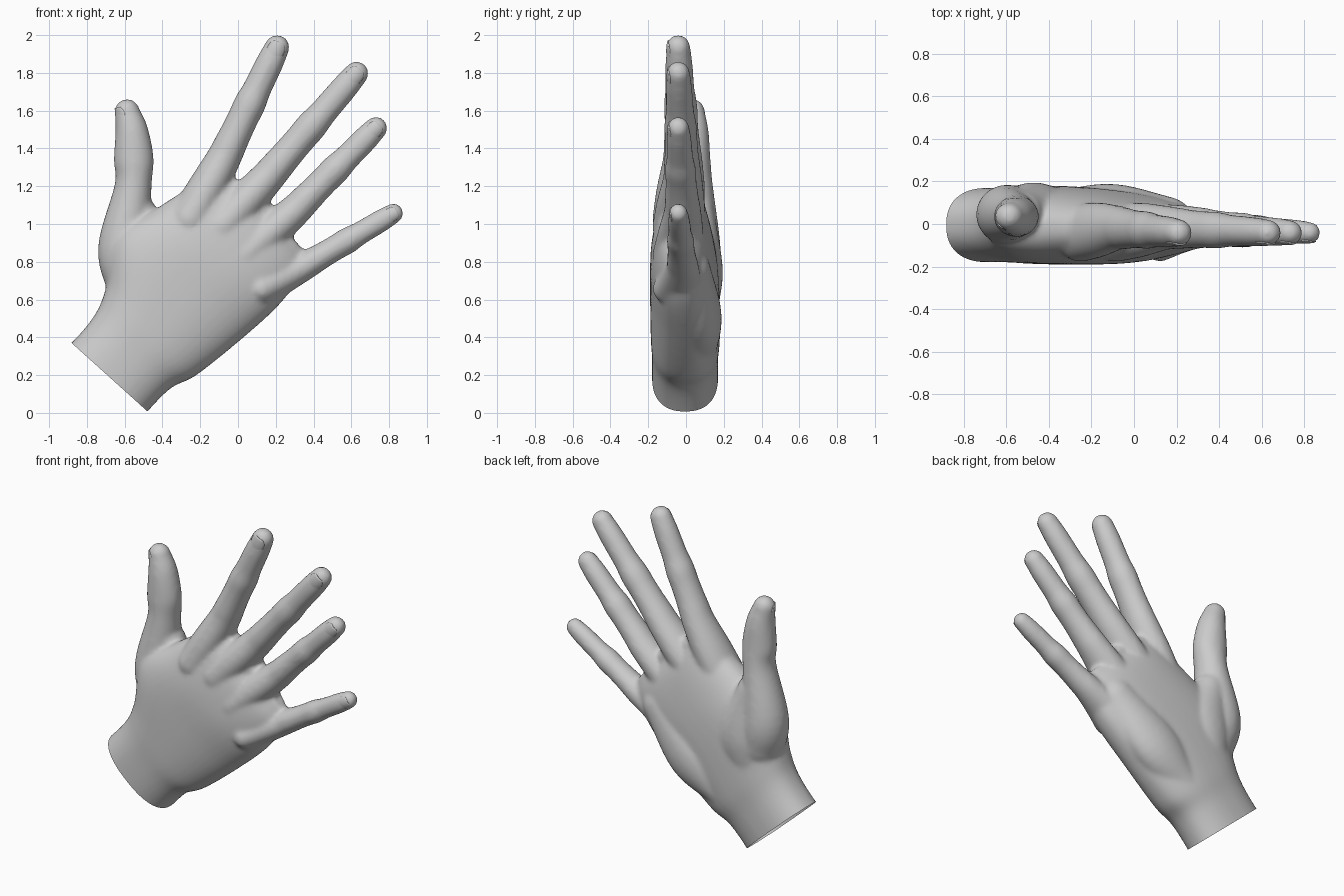
import bpy, bmesh, math
from mathutils import Vector

if "Cube" in bpy.data.objects:
    bpy.data.objects.remove(bpy.data.objects["Cube"])

skin = bpy.data.materials.new("plain_grey")
skin.diffuse_color = (0.6, 0.6, 0.6, 1)
skin.use_nodes = True
skin.node_tree.nodes["Principled BSDF"].inputs["Base Color"].default_value = skin.diffuse_color


def resample(points, steps=6):
    """Catmull-Rom interpolation through tuples of numbers."""
    pts = [Vector(p) for p in points]
    out = []
    for i in range(len(pts) - 1):
        b, c = pts[i], pts[i + 1]
        a = pts[i - 1] if i else b * 2 - c
        d = pts[i + 2] if i + 2 < len(pts) else c * 2 - b
        for k in range(steps):
            t = k / steps
            out.append(0.5 * (2 * b + (c - a) * t + (2 * a - 5 * b + 4 * c - d) * t * t
                              + (3 * b - a - 3 * c + d) * t ** 3))
    out.append(pts[-1])
    return out


def loft(bm, sections, power=2.0, sides=32):
    """Skin (left x, left z, right x, right z, y low, y high) sections."""
    part = bmesh.new()
    rings = []
    for lx, lz, rx, rz, lo, hi in sections:
        ring = []
        for k in range(sides):
            a = 2 * math.pi * k / sides
            c, s = math.cos(a), math.sin(a)
            u = math.copysign(abs(c) ** (2 / power), c) * 0.5 + 0.5
            v = math.copysign(abs(s) ** (2 / power), s) * 0.5 + 0.5
            ring.append(part.verts.new((lx + (rx - lx) * u, lo + (hi - lo) * v, lz + (rz - lz) * u)))
        rings.append(ring)
    for r0, r1 in zip(rings, rings[1:]):
        for k in range(sides):
            n = (k + 1) % sides
            part.faces.new((r0[k], r0[n], r1[n], r1[k]))
    part.faces.new(rings[0])
    part.faces.new(rings[-1])
    bmesh.ops.recalc_face_normals(part, faces=part.faces)
    tmp = bpy.data.meshes.new("part")
    part.to_mesh(tmp)
    part.free()
    bm.from_mesh(tmp)
    bpy.data.meshes.remove(tmp)


def dome(end, before):
    """Shrinking sections that round off one end of a limb."""
    d = Vector((end - before)[:3]).normalized()
    out = []
    for k in range(1, 8):
        a = math.radians(12 * k)
        p = Vector(end[:3]) + d * end[3] * math.sin(a)
        out.append(Vector((*p, end[3] * math.cos(a), end[4] * math.cos(a))))
    return out


def tube(bm, points):
    """Round-ended limb through (x, y, z, half width, half depth)."""
    pts = resample(points)
    for p in pts:
        p[3] += 0.003
        p[4] += 0.003
    pts = dome(pts[0], pts[1])[::-1] + pts + dome(pts[-1], pts[-2])
    secs = []
    for i, p in enumerate(pts):
        t = pts[min(i + 1, len(pts) - 1)] - pts[max(i - 1, 0)]
        t = Vector((t[0], t[2])).normalized()
        sx, sz = t.y * p[3], -t.x * p[3]
        secs.append((p[0] - sx, p[2] - sz, p[0] + sx, p[2] + sz, p[1] - p[4], p[1] + p[4]))
    loft(bm, secs)


def finger(knuckle, root, tip, r_root, r_tip):
    """Tapering finger path with swellings at its two joints."""
    k, a, b = Vector(knuckle), Vector(root), Vector(tip)
    m = k.lerp(a, 0.5)
    path = [(k.x, -0.04, k.y, r_root * 1.25, 0.135), (m.x, -0.028, m.y, r_root * 1.14, r_root * 1.3 + 0.01)]
    for i in range(9):
        t = i / 8
        p = a.lerp(b, t)
        bump = math.exp(-((t - 0.5) / 0.12) ** 2) + 0.8 * math.exp(-((t - 0.82) / 0.09) ** 2)
        r = r_root + (r_tip - r_root) * t + 0.008 * bump - 0.003 * math.sin(math.pi * t)
        path.append((p.x, -0.018 - 0.022 * t, p.y, r, r * (1.15 - 0.2 * t)))
    return path


# Fingers: knuckle, root and tip in the hand's plane, then radii
fingers = {
    "index": finger((-0.25, 1.03), (-0.08, 1.34), (0.207, 1.935), .089, .063),
    "middle": finger((-0.08, 0.99), (0.15, 1.24), (0.627, 1.797), .088, .061),
    "ring": finger((0.04, 0.84), (0.30, 1.07), (0.730, 1.507), .083, .058),
    "little": finger((0.13, 0.66), (0.34, 0.77), (0.823, 1.056), .073, .050),
}
thumb = [(-0.55, .03, 0.70, .15, .14), (-0.598, .045, 0.88, .14, .135), (-0.555, .04, 1.20, .095, .10),
         (-0.552, .035, 1.34, .103, .092), (-0.562, .035, 1.49, .085, .082), (-0.587, .035, 1.595, .064, .062)]
bm = bmesh.new()
for path in fingers.values():
    tube(bm, path)
tube(bm, thumb)

# Webs between neighbouring fingers
paths = list(fingers.values())
for p, q in zip(paths, paths[1:]):
    mid = [(Vector(p[i]) + Vector(q[i])) / 2 for i in (0, 1)]
    end = mid[0].lerp(mid[1], 1.3)
    tube(bm, [(*mid[0][:3], .07, .10), (end[0], -0.015, end[2], .045, .07)])

# Wrist and palm: left edge, right edge, back and palm depth
palm = [(-1.00, 0.25, -0.59, -0.12, -.18, .17), (-0.785, 0.48, -0.375, 0.115, -.18, .17),
        (-0.70, 0.66, -0.22, 0.20, -.187, .18), (-0.65, 0.94, 0.03, 0.40, -.19, .175),
        (-0.42, 1.09, 0.22, 0.575, -.185, .15), (-0.20, 1.23, 0.33, 0.73, -.145, .105),
        (-0.07, 1.30, 0.36, 0.85, -.07, .04)]
loft(bm, resample(palm, 8), power=2.4, sides=48)

# Fleshy pads on the palm side
tube(bm, [(-0.55, .05, 0.48, .10, .10), (-0.47, .07, 0.74, .17, .122), (-0.53, .05, 1.05, .10, .10)])
tube(bm, [(-0.33, .04, 0.33, .11, .12), (-0.10, .065, 0.52, .17, .12), (0.16, .02, 0.77, .12, .105)])

# Merge everything into one smooth skin
raw_mesh = bpy.data.meshes.new("hand_parts")
bm.to_mesh(raw_mesh)
bm.free()
raw = bpy.data.objects.new("hand_parts", raw_mesh)
bpy.context.collection.objects.link(raw)
rem = raw.modifiers.new("merge", 'REMESH')
rem.mode = 'VOXEL'
rem.voxel_size = 0.012
smo = raw.modifiers.new("soften", 'SMOOTH')
smo.factor = 0.5
smo.iterations = 12
bpy.context.view_layer.update()
merged = bpy.data.meshes.new_from_object(raw.evaluated_get(bpy.context.evaluated_depsgraph_get()))
bpy.data.objects.remove(raw)

# Straight open cut through the wrist
bm = bmesh.new()
bm.from_mesh(merged)
bmesh.ops.bisect_plane(bm, geom=bm.verts[:] + bm.edges[:] + bm.faces[:], dist=1e-5,
                       plane_co=(-0.678, 0, 0.187), plane_no=(0.67, 0, 0.743), clear_inner=True)
bm.to_mesh(merged)
bm.free()
merged.name = "hand"
merged.materials.clear()
merged.materials.append(skin)
hand = bpy.data.objects.new("hand", merged)
bpy.context.collection.objects.link(hand)


def finish(obj, angle):
    bpy.ops.object.select_all(action='DESELECT')
    obj.select_set(True)
    bpy.context.view_layer.objects.active = obj
    bpy.ops.object.shade_smooth_by_angle(angle=math.radians(angle))


finish(hand, 45)


# Nails: curved plates on the back of each fingertip
def nail(name, path, normal):
    tip, prev = path[-1], path[-2]
    c = Vector(tip[:3])
    d = (c - Vector(prev[:3])).normalized()
    n = Vector(normal)
    n = (n - d * n.dot(d)).normalized()
    s = d.cross(n)
    r = tip[3]
    bm = bmesh.new()
    rows, cols = 12, 10
    grid = []
    for i in range(rows + 1):
        f = 2 * i / rows - 1
        along = -0.45 * r + f * r * 0.95
        spread = 0.8 * max(0.35, 1 - abs(f) ** 5) ** 0.5
        rad = r * 1.04 if f < 0 else r * (1.04 - 0.10 * f * f)
        row = []
        for j in range(cols + 1):
            a = spread * (2 * j / cols - 1)
            row.append(bm.verts.new(c + d * along + s * rad * math.sin(a) + n * rad * math.cos(a)))
        grid.append(row)
    for i in range(rows):
        for j in range(cols):
            bm.faces.new((grid[i][j], grid[i][j + 1], grid[i + 1][j + 1], grid[i + 1][j]))
    bm.normal_update()
    bm.faces.ensure_lookup_table()
    if bm.faces[len(bm.faces) // 2].normal.dot(n) < 0:
        bmesh.ops.reverse_faces(bm, faces=bm.faces[:])
    me = bpy.data.meshes.new(name)
    bm.to_mesh(me)
    bm.free()
    me.materials.append(skin)
    obj = bpy.data.objects.new(name, me)
    bpy.context.collection.objects.link(obj)
    sol = obj.modifiers.new("thickness", 'SOLIDIFY')
    sol.thickness = 0.009
    sol.offset = -1
    finish(obj, 40)


for key, path in fingers.items():
    nail(key + "_nail", path, (0, -1, 0))
nail("thumb_nail", thumb, (-0.85, -0.5, 0))
